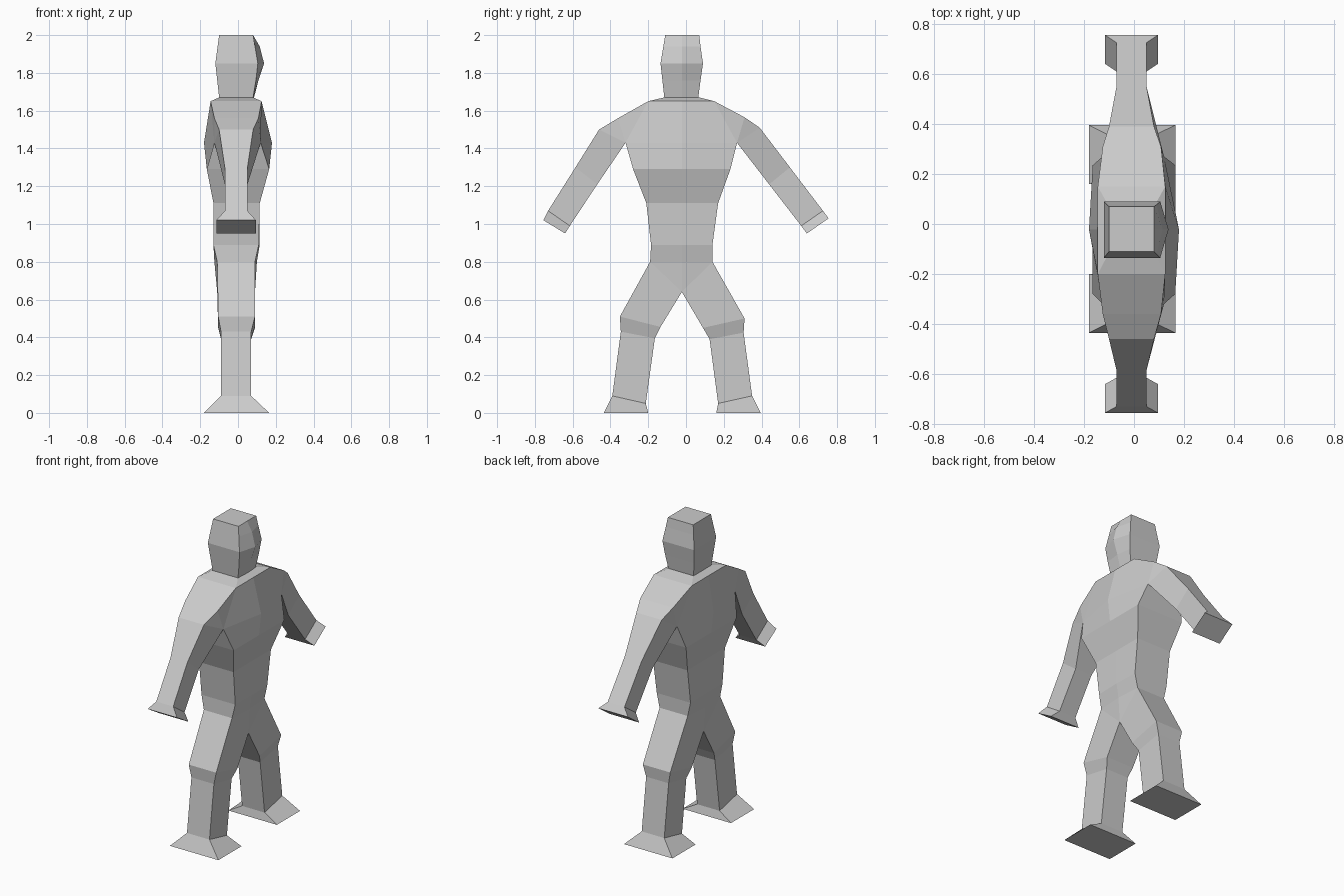
import bpy, bmesh

cube = bpy.data.objects.get("Cube")
if cube:
    bpy.data.objects.remove(cube)

# One plain grey for the whole figure
grey = bpy.data.materials.new("light_grey")
grey.use_nodes = True
COLOUR = (0.6, 0.6, 0.6, 1)
grey.diffuse_color = COLOUR
grey.node_tree.nodes["Principled BSDF"].inputs["Base Color"].default_value = COLOUR

MID = -0.022  # centre line of the body


def loft(name, rings, cap_start=False, cap_end=False):
    """Skin a row of equal rings into one flat-shaded part."""
    bm = bmesh.new()
    loops = [[bm.verts.new(p) for p in ring] for ring in rings]
    n = len(loops[0])
    for a, b in zip(loops, loops[1:]):
        for i in range(n):
            j = (i + 1) % n
            bm.faces.new((a[i], a[j], b[j], b[i]))
    if cap_start:
        bm.faces.new(loops[0][::-1])
    if cap_end:
        bm.faces.new(loops[-1])
    bmesh.ops.remove_doubles(bm, verts=bm.verts, dist=0.0005)
    bmesh.ops.recalc_face_normals(bm, faces=bm.faces)
    mesh = bpy.data.meshes.new(name)
    bm.to_mesh(mesh)
    bm.free()
    mesh.materials.append(grey)
    obj = bpy.data.objects.new(name, mesh)
    bpy.context.collection.objects.link(obj)
    return obj


def body_ring(z, y0, y1, back, front, mid_back, mid_front):
    """Six points: two sides plus a ridge down the chest and the spine."""
    return [(front, y0, z), (mid_front, MID, z), (front, y1, z),
            (back, y1, z), (mid_back, MID, z), (back, y0, z)]


def limb_ring(outer, inner, back, front, inner_back=None, inner_front=None):
    """Four points across a limb; outer and inner are (y, z)."""
    ib = back if inner_back is None else inner_back
    jf = front if inner_front is None else inner_front
    return [(front, *outer), (back, *outer), (ib, *inner), (jf, *inner)]


# Torso, from crotch to neck
loft("torso", [
    body_ring(0.64, MID, MID, -0.11, 0.09, -0.11, 0.09),
    body_ring(0.80, -0.19, 0.14, -0.11, 0.09, -0.125, 0.10),
    body_ring(0.89, -0.185, 0.14, -0.13, 0.11, -0.13, 0.115),
    body_ring(1.11, -0.21, 0.17, -0.13, 0.115, -0.13, 0.115),
    body_ring(1.29, -0.28, 0.235, -0.165, 0.165, -0.165, 0.165),
    body_ring(1.43, -0.32, 0.27, -0.125, 0.12, -0.18, 0.18),
    body_ring(1.65, -0.20, 0.15, -0.145, 0.125, -0.145, 0.125),
    body_ring(1.67, -0.115, 0.07, -0.10, 0.08, -0.10, 0.08),
], cap_end=True)

# Head with a ridge down the face
loft("head", [
    body_ring(1.67, -0.115, 0.065, -0.10, 0.08, -0.10, 0.085),
    body_ring(1.76, -0.125, 0.077, -0.11, 0.095, -0.11, 0.108),
    body_ring(1.85, -0.135, 0.09, -0.12, 0.105, -0.12, 0.138),
    body_ring(1.94, -0.12, 0.077, -0.108, 0.09, -0.108, 0.115),
    body_ring(2.00, -0.11, 0.07, -0.10, 0.08, -0.10, 0.08),
], cap_start=True, cap_end=True)

# Arms: collar, shoulder, upper arm, elbow, wrist, hand; (y, z) outer and inner
ARM_DEPTH = [(-0.145, 0.125, -0.125, 0.12), (-0.125, 0.108, -0.125, 0.12),
             (-0.10, 0.08, -0.125, 0.12), (-0.07, 0.05), (-0.07, 0.05), (-0.115, 0.095)]
ARMS = {
    "left_side_arm": [((0.15, 1.65), (0.27, 1.43)), ((0.31, 1.565), (0.27, 1.43)),
                      ((0.39, 1.51), (0.27, 1.43)), ((0.55, 1.30), (0.44, 1.21)),
                      ((0.725, 1.07), (0.61, 0.99)), ((0.755, 1.03), (0.64, 0.95))],
    "right_side_arm": [((-0.20, 1.65), (-0.32, 1.43)), ((-0.36, 1.56), (-0.32, 1.43)),
                       ((-0.46, 1.50), (-0.32, 1.43)), ((-0.585, 1.30), (-0.47, 1.21)),
                       ((-0.73, 1.07), (-0.615, 0.99)), ((-0.755, 1.02), (-0.64, 0.95))],
}
for name, path in ARMS.items():
    loft(name, [limb_ring(o, i, *d) for (o, i), d in zip(path, ARM_DEPTH)], cap_end=True)

# Legs: hip, knee top, knee bottom, ankle, sole
LEG_DEPTH = [(-0.11, 0.09), (-0.105, 0.09), (-0.09, 0.07), (-0.09, 0.07), (-0.18, 0.165)]
LEGS = {
    "left_side_leg": [((0.14, 0.80), (MID, 0.64)), ((0.31, 0.50), (0.09, 0.45)),
                      ((0.305, 0.425), (0.125, 0.39)), ((0.35, 0.09), (0.17, 0.05)),
                      ((0.395, 0), (0.16, 0))],
    "right_side_leg": [((-0.19, 0.80), (MID, 0.64)), ((-0.35, 0.51), (-0.135, 0.455)),
                       ((-0.345, 0.43), (-0.165, 0.395)), ((-0.39, 0.09), (-0.213, 0.05)),
                       ((-0.435, 0), (-0.20, 0))],
}
for name, path in LEGS.items():
    loft(name, [limb_ring(o, i, *d) for (o, i), d in zip(path, LEG_DEPTH)], cap_end=True)
